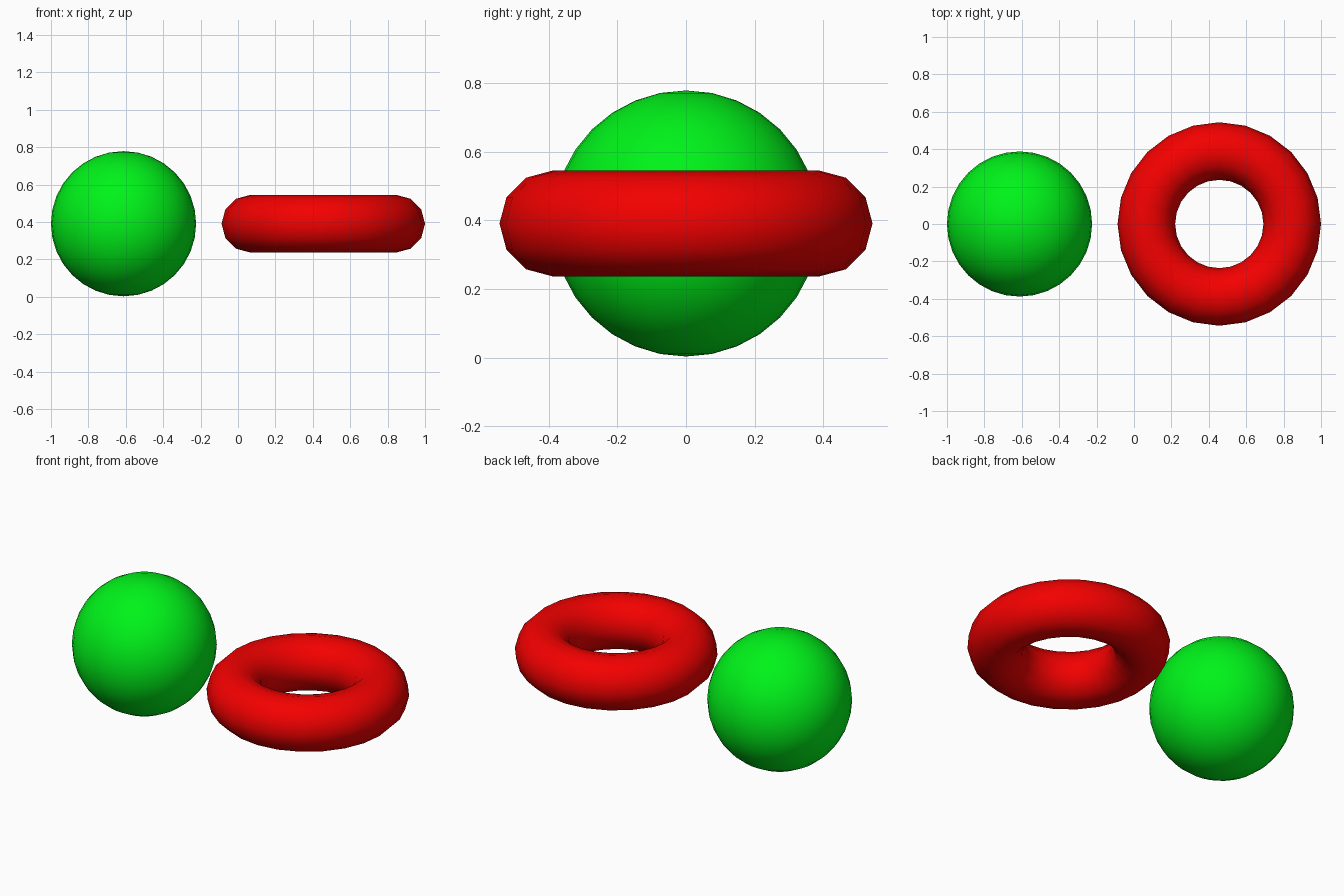
import bpy

if "Cube" in bpy.data.objects:
    bpy.data.objects.remove(bpy.data.objects["Cube"])


def finish(name, color):
    """Name, smooth and colour the active object."""
    obj = bpy.context.object
    obj.name = name
    bpy.ops.object.shade_smooth()
    mat = bpy.data.materials.new(name + "_paint")
    mat.diffuse_color = color
    mat.use_nodes = True
    mat.node_tree.nodes["Principled BSDF"].inputs["Base Color"].default_value = mat.diffuse_color
    obj.data.materials.append(mat)


CENTRE_Z = 0.391

# Green ball on the left
bpy.ops.mesh.primitive_uv_sphere_add(segments=32, ring_count=16, radius=0.388,
                                     location=(-0.612, 0, CENTRE_Z))
finish("ball", (0.0, 0.9, 0.01, 1))

# Red ring lying flat on the right
bpy.ops.mesh.primitive_torus_add(major_segments=24, minor_segments=12,
                                 major_radius=0.39, minor_radius=0.154,
                                 location=(0.456, 0, CENTRE_Z))
finish("ring", (0.9, 0.0, 0.0, 1))
